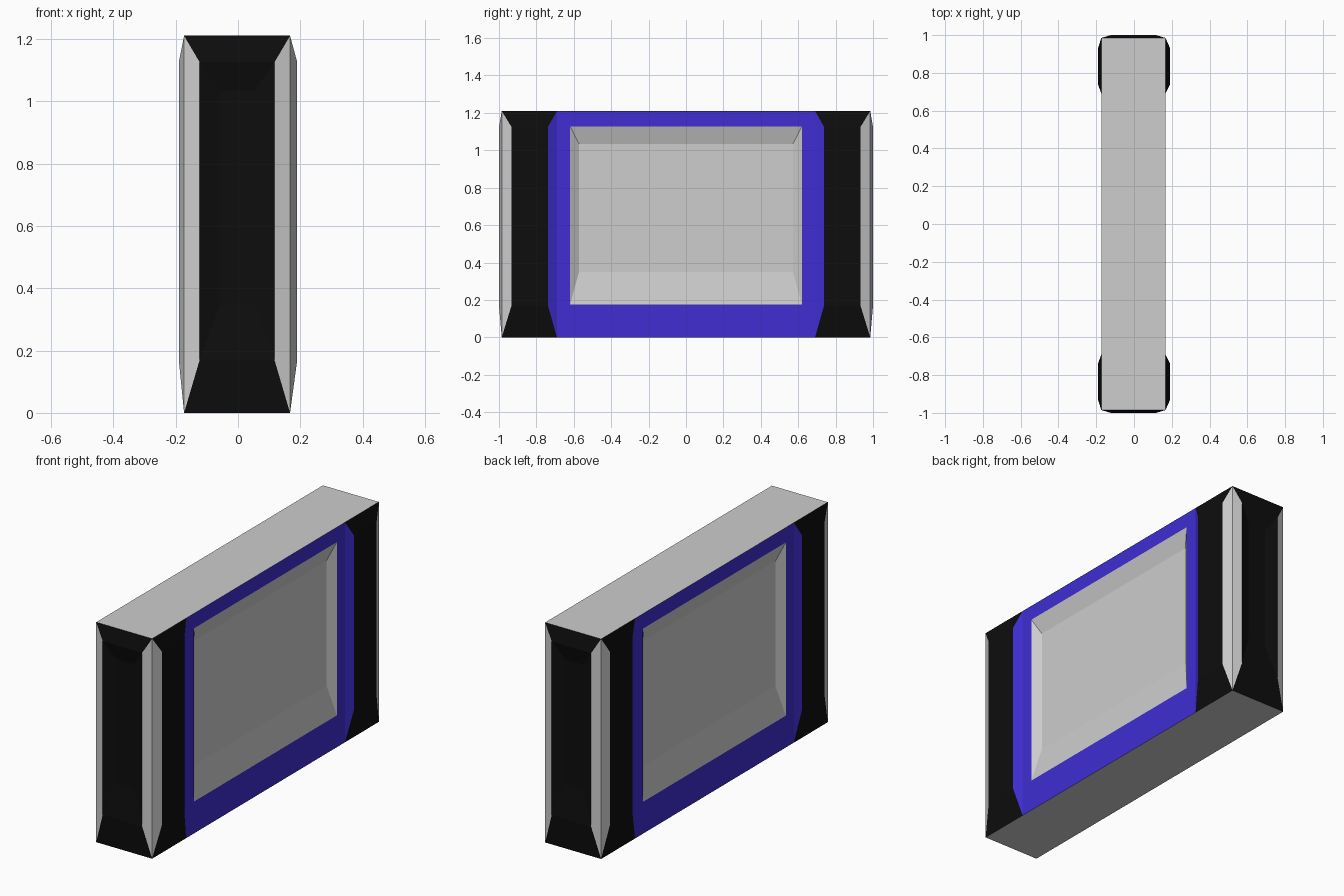
import bpy, bmesh
from mathutils import Vector

if "Cube" in bpy.data.objects:
    bpy.data.objects.remove(bpy.data.objects["Cube"])

def mat(name, rgb):
    m = bpy.data.materials.new(name)
    m.diffuse_color = (*rgb, 1)
    m.use_nodes = True
    m.node_tree.nodes["Principled BSDF"].inputs["Base Color"].default_value = m.diffuse_color
    return m

GREY = mat("light grey", (0.61, 0.61, 0.61))
BLACK = mat("black", (0.004, 0.004, 0.004))
BLUE = mat("blue", (0.05, 0.027, 0.65))
MATS = [GREY, BLACK, BLUE]

H = 1.21            # height
CX, HX = -0.003, 0.17   # body centre and half width
HY = 0.985          # half length of the body without bulges


def nested_panel(name, rings, place, outward, bands, centre):
    """Nested rectangles (u0, u1, z0, z1, depth) joined by bands of quads.
    bands: materials per band in the order bottom, high-u, top, low-u."""
    bm = bmesh.new()
    loops = []
    for u0, u1, z0, z1, d in rings:
        loops.append([bm.verts.new(place(u, z, d))
                      for u, z in ((u0, z0), (u1, z0), (u1, z1), (u0, z1))])
    for a, b, cols in zip(loops, loops[1:], bands):
        for i in range(4):
            j = (i + 1) % 4
            bm.faces.new((a[i], a[j], b[j], b[i])).material_index = cols[i]
    bm.faces.new(loops[-1]).material_index = centre
    for f in bm.faces:
        f.normal_update()
        if f.normal.dot(Vector(outward)) < 0:
            f.normal_flip()
    me = bpy.data.meshes.new(name)
    bm.to_mesh(me)
    bm.free()
    for m in MATS:
        me.materials.append(m)
    ob = bpy.data.objects.new(name, me)
    bpy.context.collection.objects.link(ob)


for s, side in ((-1, "left"), (1, "right")):
    place = lambda u, z, d: (CX + s * (HX + d), u, z)
    out = (s, 0, 0)
    bulge = 0.19 - HX - s * CX
    # blue frame around a recessed grey panel
    nested_panel(side + "_window_frame",
                 [(-0.69, 0.69, 0, H, 0), (-0.62, 0.62, 0.175, 1.128, 0),
                  (-0.572, 0.572, 0.35, 1.035, -0.03)],
                 place, out, [(2, 2, 2, 2), (0, 0, 0, 0)], 0)
    # raised black corner pads: grey bevel at the corner, blue bevel at the frame
    for t, end in ((-1, "front"), (1, "back")):
        ypl = lambda u, z, d: (CX + s * (HX + d), t * u, z)
        nested_panel(side + "_" + end + "_pad",
                     [(0.69, HY, 0, H, 0), (0.738, 0.933, 0.17, 1.125, bulge)],
                     ypl, out, [(1, 0, 1, 2)], 1)

# raised black end panels with grey side bevels and a shallow recess
for t, end in ((-1, "front"), (1, "back")):
    nested_panel(end + "_panel",
                 [(-HX, HX, 0, H, 0), (-0.12, 0.12, 0.17, 1.125, 0.015),
                  (-0.055, 0.055, 0.35, 1.035, -0.01)],
                 lambda u, z, d: (CX + u, t * (HY + d), z), (0, t, 0),
                 [(1, 0, 1, 0), (1, 1, 1, 1)], 1)

# flat grey top and bottom
for name, z, n in (("top_cover", H, 1), ("bottom_cover", 0, -1)):
    nested_panel(name, [(-HX, HX, -HY, HY, 0)],
                 lambda u, v, d: (CX + u, v, z), (0, 0, n), [], 0)
